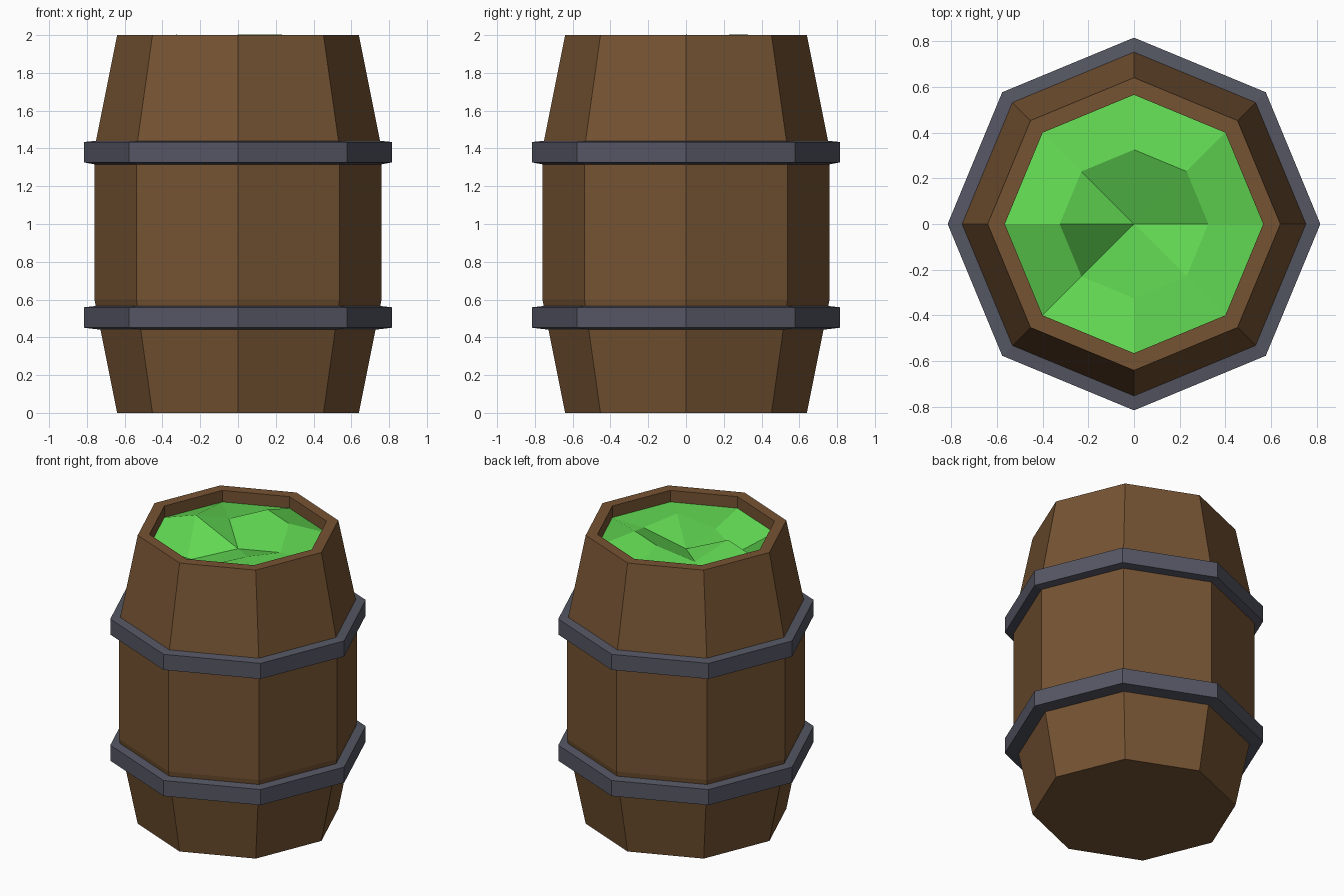
import bpy
from math import cos, sin, pi

if "Cube" in bpy.data.objects:
    bpy.data.objects.remove(bpy.data.objects["Cube"])

SIDES = 8


def material(name, rgb):
    m = bpy.data.materials.new(name)
    m.diffuse_color = (*rgb, 1)
    m.use_nodes = True
    m.node_tree.nodes["Principled BSDF"].inputs["Base Color"].default_value = m.diffuse_color
    return m


def ring(r, z):
    """Octagon of points; z is one height or a height per corner."""
    zs = z if isinstance(z, list) else [z] * SIDES
    return [(r * cos(2 * pi * i / SIDES), r * sin(2 * pi * i / SIDES), zs[i])
            for i in range(SIDES)]


def loft(name, rings, mat, closed=False, cap_start=False, end_point=None):
    """Skin a stack of octagonal rings with flat faces."""
    verts = [p for r in rings for p in r]
    n = len(rings)
    faces = []
    for k in range(n if closed else n - 1):
        a, b = k * SIDES, (k + 1) % n * SIDES
        for i in range(SIDES):
            j = (i + 1) % SIDES
            faces.append((a + i, a + j, b + j, b + i))
    if cap_start:
        faces.append(tuple(reversed(range(SIDES))))
    if end_point:
        verts.append(end_point)
        a = (n - 1) * SIDES
        for i in range(SIDES):
            faces.append((a + i, a + (i + 1) % SIDES, len(verts) - 1))
    mesh = bpy.data.meshes.new(name)
    mesh.from_pydata(verts, [], faces)
    mesh.materials.append(mat)
    obj = bpy.data.objects.new(name, mesh)
    bpy.context.collection.objects.link(obj)
    return obj


wood = material("wood", (0.18, 0.088, 0.033))
iron = material("iron", (0.09, 0.094, 0.125))
slime = material("green_liquid", (0.12, 0.69, 0.085))

# Barrel body with rim and recessed inner wall
body = [(0.64, 0), (0.76, 0.6), (0.76, 1.4), (0.64, 2), (0.565, 2), (0.565, 1.92)]
loft("barrel_body", [ring(r, z) for r, z in body], wood, cap_start=True)

# Two iron hoops
for name, z, r_low, r_high in (("lower_hoop", 0.505, 0.72, 0.753),
                               ("upper_hoop", 1.38, 0.757, 0.75)):
    profile = [(r_low - 0.02, z - 0.068), (0.815, z - 0.054),
               (0.815, z + 0.054), (r_high - 0.02, z + 0.063)]
    loft(name, [ring(r, h) for r, h in profile], iron, closed=True)

# Choppy liquid surface: level edge, uneven middle ring, low centre
waves = [1.915, 2.003, 2.003, 1.915, 2.003, 1.80, 1.87, 1.95]
loft("liquid", [ring(0.565, 1.92), ring(0.325, waves)], slime,
     end_point=(0, 0, 1.855))
